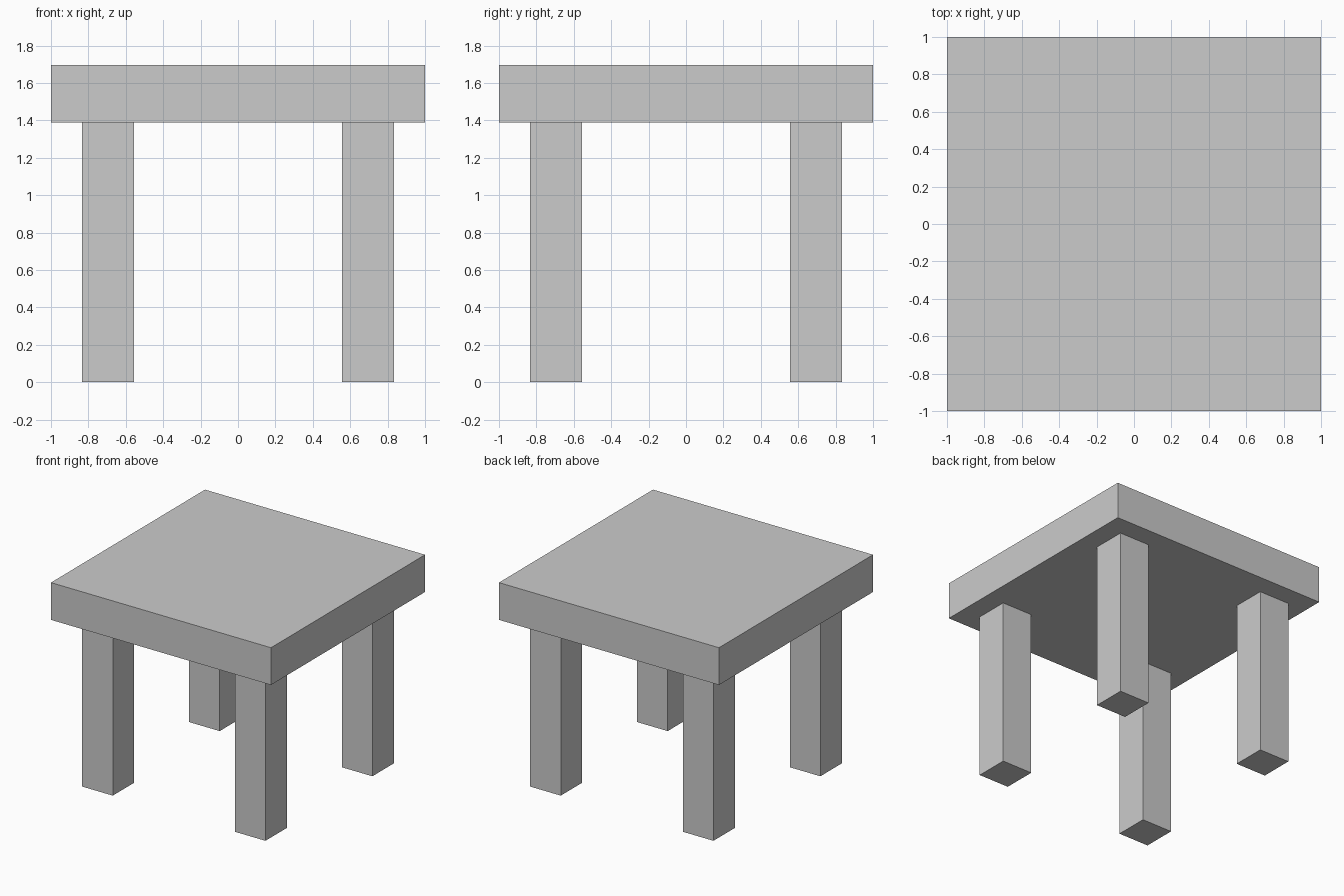
import bpy

if "Cube" in bpy.data.objects:
    bpy.data.objects.remove(bpy.data.objects["Cube"])


def box(name, lo, hi):
    """Axis-aligned box between two corners."""
    centre = [(a + b) / 2 for a, b in zip(lo, hi)]
    bpy.ops.mesh.primitive_cube_add(size=1, location=centre)
    obj = bpy.context.object
    obj.name = name
    obj.scale = [b - a for a, b in zip(lo, hi)]
    bpy.ops.object.transform_apply(location=False, rotation=False, scale=True)
    return obj


LEG_TOP, TOP = 1.389, 1.695
LEG_CENTRE, LEG_HALF = 0.694, 0.139

# Table top slab
box("table_top", (-1, -1, LEG_TOP), (1, 1, TOP))

# Four square legs
for side_y, sy in (("front", -1), ("back", 1)):
    for side_x, sx in (("left", -1), ("right", 1)):
        x, y = sx * LEG_CENTRE, sy * LEG_CENTRE
        box(f"{side_y}_{side_x}_leg",
            (x - LEG_HALF, y - LEG_HALF, 0),
            (x + LEG_HALF, y + LEG_HALF, LEG_TOP))
